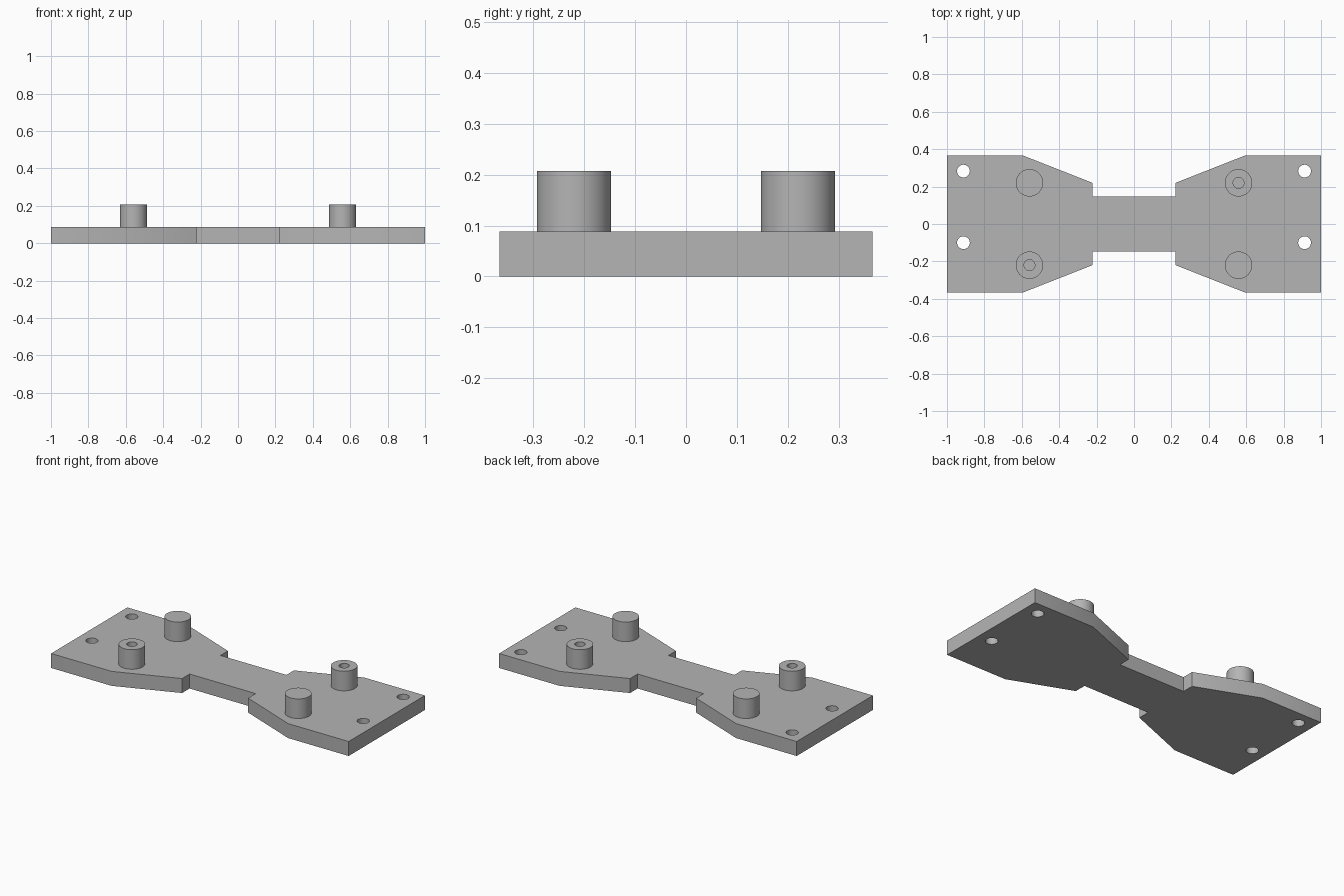
import bpy
import bmesh
import math

cube = bpy.data.objects.get("Cube")
if cube:
    bpy.data.objects.remove(cube, do_unlink=True)

PLATE_TOP, POST_TOP = 0.088, 0.207
POST_RADIUS, PILOT_RADIUS, BOLT_RADIUS = 0.073, 0.029, 0.034
SIDES = 64

grey = bpy.data.materials.new("plain grey")
grey.use_nodes = True
colour = (0.46, 0.46, 0.46, 1)
grey.diffuse_color = colour
grey.node_tree.nodes["Principled BSDF"].inputs["Base Color"].default_value = colour


def make_object(name, bm):
    bmesh.ops.recalc_face_normals(bm, faces=bm.faces)
    mesh = bpy.data.meshes.new(name)
    bm.to_mesh(mesh)
    bm.free()
    mesh.materials.append(grey)
    obj = bpy.data.objects.new(name, mesh)
    bpy.context.collection.objects.link(obj)
    return obj


def activate(obj):
    bpy.ops.object.select_all(action='DESELECT')
    obj.select_set(True)
    bpy.context.view_layer.objects.active = obj


def smooth(obj):
    activate(obj)
    bpy.ops.object.shade_smooth_by_angle(angle=math.radians(30))


def prism(bm, points, z0, z1):
    bottom = [bm.verts.new((x, y, z0)) for x, y in points]
    top = [bm.verts.new((x, y, z1)) for x, y in points]
    bm.faces.new(bottom[::-1])
    bm.faces.new(top)
    for i in range(len(points)):
        j = (i + 1) % len(points)
        bm.faces.new((bottom[i], bottom[j], top[j], top[i]))


def circle(x, y, radius):
    angles = [2 * math.pi * i / SIDES for i in range(SIDES)]
    return [(x + radius * math.cos(a), y + radius * math.sin(a)) for a in angles]


# Plate: one quarter of the outline, mirrored around both axes
quarter = [(1, 0.366), (0.593, 0.366), (0.222, 0.22), (0.222, 0.148)]
half = quarter + [(-x, y) for x, y in reversed(quarter)]
outline = half + [(x, -y) for x, y in reversed(half)]
bm = bmesh.new()
prism(bm, outline, 0, PLATE_TOP)
plate = make_object("base_plate", bm)

# Bolt holes through the plate ends
bm = bmesh.new()
for x in (-0.912, 0.912):
    for y in (-0.1, 0.283):
        prism(bm, circle(x, y, BOLT_RADIUS), -0.1, 0.2)
cutter = make_object("bolt_hole_cutter", bm)
cutter.hide_render = True
cut = plate.modifiers.new("bolt_holes", 'BOOLEAN')
cut.operation = 'DIFFERENCE'
cut.solver = 'EXACT'
cut.object = cutter
activate(plate)
bpy.ops.object.modifier_apply(modifier=cut.name)
bpy.data.objects.remove(cutter, do_unlink=True)
smooth(plate)


# Posts: lathed shells resting on the plate, with or without a pilot hole
def post(name, x, y, drilled):
    profile = [(POST_RADIUS, PLATE_TOP), (POST_RADIUS, POST_TOP)]
    if drilled:
        profile += [(PILOT_RADIUS, POST_TOP), (PILOT_RADIUS, PLATE_TOP)]
    bm = bmesh.new()
    rings = [[bm.verts.new((px, py, z)) for px, py in circle(x, y, r)]
             for r, z in profile]
    for low, high in zip(rings, rings[1:]):
        for i in range(SIDES):
            j = (i + 1) % SIDES
            bm.faces.new((low[i], low[j], high[j], high[i]))
    if not drilled:
        bm.faces.new(rings[-1])
    smooth(make_object(name, bm))


for side, sx in (("left", 1), ("right", -1)):
    for end, sy in (("front", -1), ("back", 1)):
        post(f"{end}_{side}_post", 0.559 * sx, 0.22 * sy, sx == sy)
